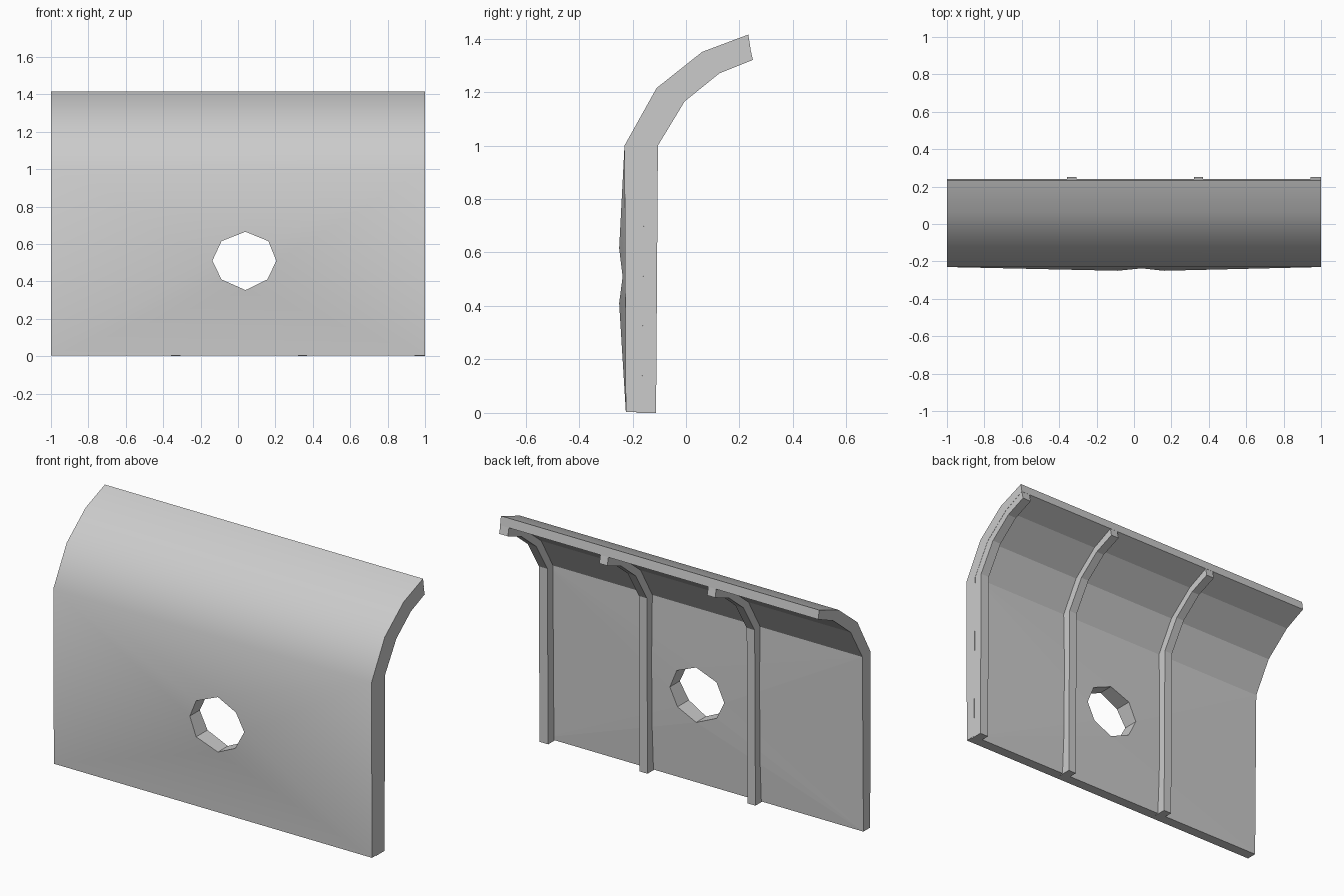
import bpy
import bmesh

if "Cube" in bpy.data.objects:
    bpy.data.objects.remove(bpy.data.objects["Cube"])

# Side profiles as (y, z), bottom to top
FRONT = [(-0.225, 0.004), (-0.23, 1.0), (-0.11, 1.215), (0.06, 1.35), (0.233, 1.415)]
BACK = [(-0.165, 0.004), (-0.155, 1.0), (-0.05, 1.18), (0.105, 1.305), (0.241, 1.365)]
RIB_OUT = [(-0.112, 0.0), (-0.105, 1.0), (-0.005, 1.165), (0.125, 1.27), (0.25, 1.32)]
RIB_IN = [(-0.185, 0.0), (-0.175, 1.0), (-0.065, 1.19), (0.095, 1.32), (0.239, 1.371)]

# Octagonal hole as (x, z), clockwise from lower left
HOLE = [(-0.088, 0.41), (-0.137, 0.51), (-0.088, 0.615), (0.04, 0.665),
        (0.162, 0.615), (0.205, 0.51), (0.157, 0.41), (0.04, 0.353)]


def finish(bm, name):
    bmesh.ops.recalc_face_normals(bm, faces=bm.faces)
    mesh = bpy.data.meshes.new(name)
    bm.to_mesh(mesh)
    bm.free()
    obj = bpy.data.objects.new(name, mesh)
    bpy.context.collection.objects.link(obj)
    return obj


def skin(bm, profile, hole_y, smooth):
    """One side of the panel: curved top strips plus a fan around the hole."""
    rows = [[bm.verts.new((x, y, z)) for x in (-1, 1)] for y, z in profile]
    ring = [bm.verts.new((x, hole_y[i % 2], z)) for i, (x, z) in enumerate(HOLE)]
    faces = []
    for a, b in zip(rows[1:], rows[2:]):
        faces.append(bm.faces.new((a[0], a[1], b[1], b[0])))
    corners = [rows[0][0], rows[1][0], rows[1][1], rows[0][1]]
    for i in range(4):
        a, b = corners[i], corners[(i + 1) % 4]
        d0, mid, d1 = ring[2 * i], ring[2 * i + 1], ring[(2 * i + 2) % 8]
        for tri in ((a, d0, mid), (a, mid, b), (b, mid, d1)):
            faces.append(bm.faces.new(tri))
    for f in faces:
        f.smooth = smooth
    outline = [r[0] for r in rows] + [r[1] for r in reversed(rows)]
    return outline, ring


# Curved armour-like panel with a hole, slightly bulged at the front
bm = bmesh.new()
front = skin(bm, FRONT, (-0.25, -0.237), True)
back = skin(bm, BACK, (-0.148, -0.148), False)
for lf, lb in zip(front, back):
    n = len(lf)
    for i in range(n):
        j = (i + 1) % n
        bm.faces.new((lf[i], lf[j], lb[j], lb[i]))
        bm.edges.get((lf[i], lf[j])).smooth = False
finish(bm, "curved_panel")


# Curved ribs along the back
def rib(name, x0, x1):
    bm = bmesh.new()
    rows = [[bm.verts.new((x, y, z)) for x, (y, z) in
             ((x0, i), (x1, i), (x1, o), (x0, o))] for i, o in zip(RIB_IN, RIB_OUT)]
    for a, b in zip(rows, rows[1:]):
        for k in range(4):
            m = (k + 1) % 4
            bm.faces.new((a[k], a[m], b[m], b[k]))
    bm.faces.new(rows[0])
    bm.faces.new(rows[-1])
    finish(bm, name)


for name, x0, x1 in (("rib_left", -0.358, -0.308), ("rib_middle", 0.32, 0.37),
                     ("rib_right_end", 0.945, 0.999)):
    rib(name, x0, x1)
